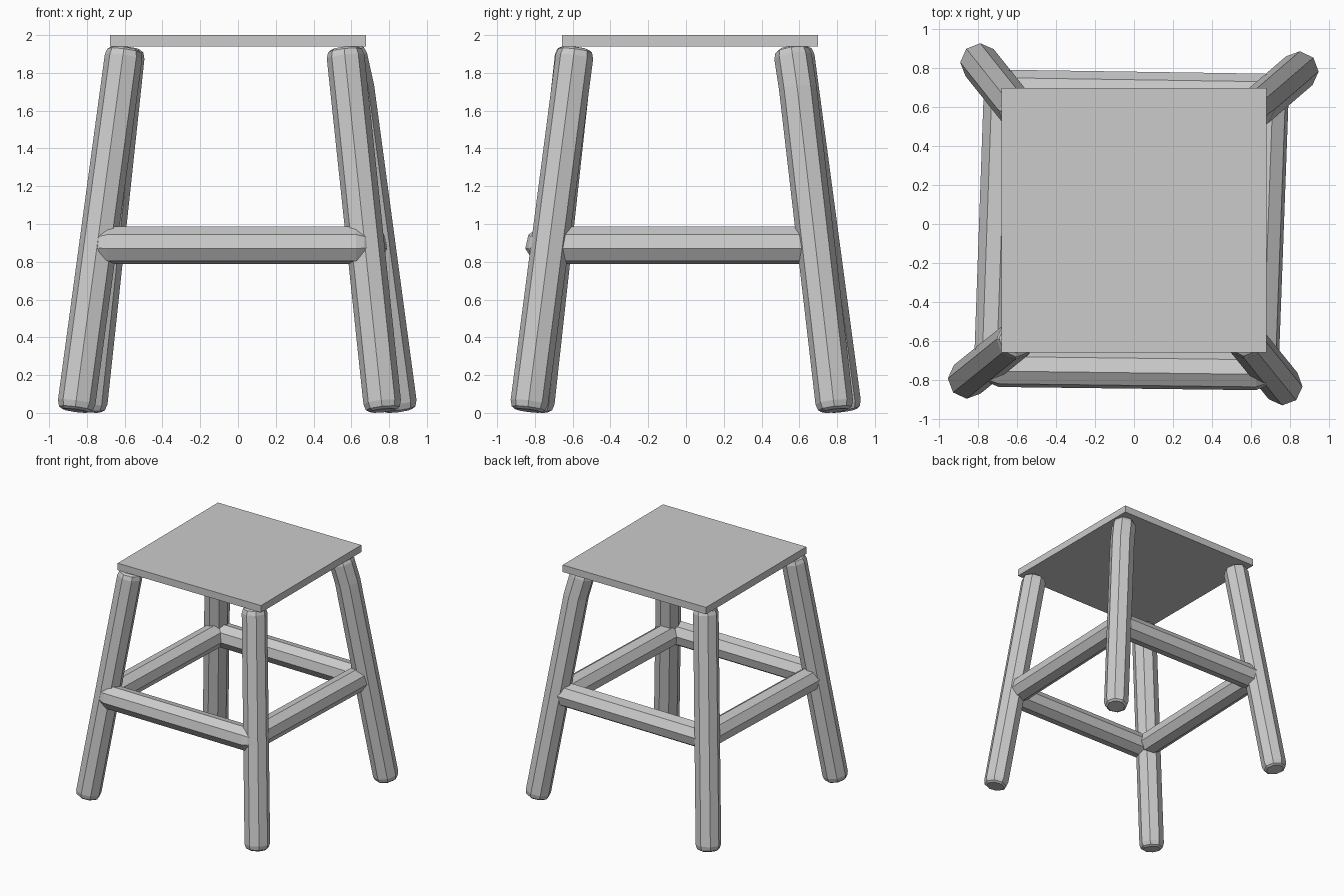
import bpy, bmesh, math
from mathutils import Vector

if "Cube" in bpy.data.objects:
    bpy.data.objects.remove(bpy.data.objects["Cube"])

SIDES = 8


def pole(name, points, radius, end, reference, phase=0.0):
    """Octagonal pole through points, with rounded ends.
    end: list of (inset along axis, radius factor) from tip to full width."""
    pts = [Vector(p) for p in points]
    first = (pts[1] - pts[0]).normalized()
    last = (pts[-1] - pts[-2]).normalized()
    rings = [(pts[0] + first * d, first, f) for d, f in end]
    for i in range(1, len(pts) - 1):
        rings.append((pts[i], (pts[i + 1] - pts[i - 1]).normalized(), 1.0))
    rings += [(pts[-1] - last * d, last, f) for d, f in reversed(end)]

    bm = bmesh.new()
    loops = []
    for centre, axis, f in rings:
        u = Vector(reference)
        u = (u - axis * u.dot(axis)).normalized()
        v = axis.cross(u)
        loop = []
        for k in range(SIDES):
            a = phase + 2 * math.pi * k / SIDES
            loop.append(bm.verts.new(centre + (u * math.cos(a) + v * math.sin(a)) * radius * f))
        loops.append(loop)
    for a, b in zip(loops, loops[1:]):
        for k in range(SIDES):
            n = (k + 1) % SIDES
            bm.faces.new((a[k], a[n], b[n], b[k]))
    bm.faces.new(loops[0][::-1])
    bm.faces.new(loops[-1])
    bmesh.ops.recalc_face_normals(bm, faces=bm.faces)
    mesh = bpy.data.meshes.new(name)
    bm.to_mesh(mesh)
    bm.free()
    obj = bpy.data.objects.new(name, mesh)
    bpy.context.collection.objects.link(obj)
    return obj


# Seat: thin square board
bpy.ops.mesh.primitive_cube_add(size=1, location=(0, 0.02, 1.97))
seat = bpy.context.object
seat.name = "seat"
seat.scale = (1.355, 1.355, 0.06)

# Legs: splayed outwards, the back right one bends slightly near the top
leg_end = [(0.0, 0.72), (0.012, 0.9), (0.045, 1.0)]
legs = {
    "front_left_leg": [(-0.86, -0.80, 0.012), (-0.60, -0.59, 1.93)],
    "front_right_leg": [(0.768, -0.835, 0.012), (0.565, -0.585, 1.93)],
    "back_left_leg": [(-0.795, 0.832, 0.012), (-0.59, 0.575, 1.93)],
    "back_right_leg": [(0.852, 0.79, 0.012), (0.622, 0.592, 1.72), (0.575, 0.56, 1.93)],
}
for name, pts in legs.items():
    x, y, _ = pts[0]
    pole(name, pts, 0.1, leg_end, (x, y, 0))

# Rungs: four poles joining the legs, slightly out of square
rung_end = [(0.0, 0.55), (0.025, 0.82), (0.07, 1.0)]
z = 0.887
rungs = {
    "front_rung": [(-0.76, -0.735, z), (0.695, -0.753, z)],
    "back_rung": [(-0.72, 0.692, z), (0.74, 0.67, z)],
    "left_rung": [(-0.72, -0.71, z), (-0.67, 0.70, z)],
    "right_rung": [(0.642, -0.74, z), (0.695, 0.70, z)],
}
for name, pts in rungs.items():
    pole(name, pts, 0.1, rung_end, (0, 0, 1), math.radians(10))
